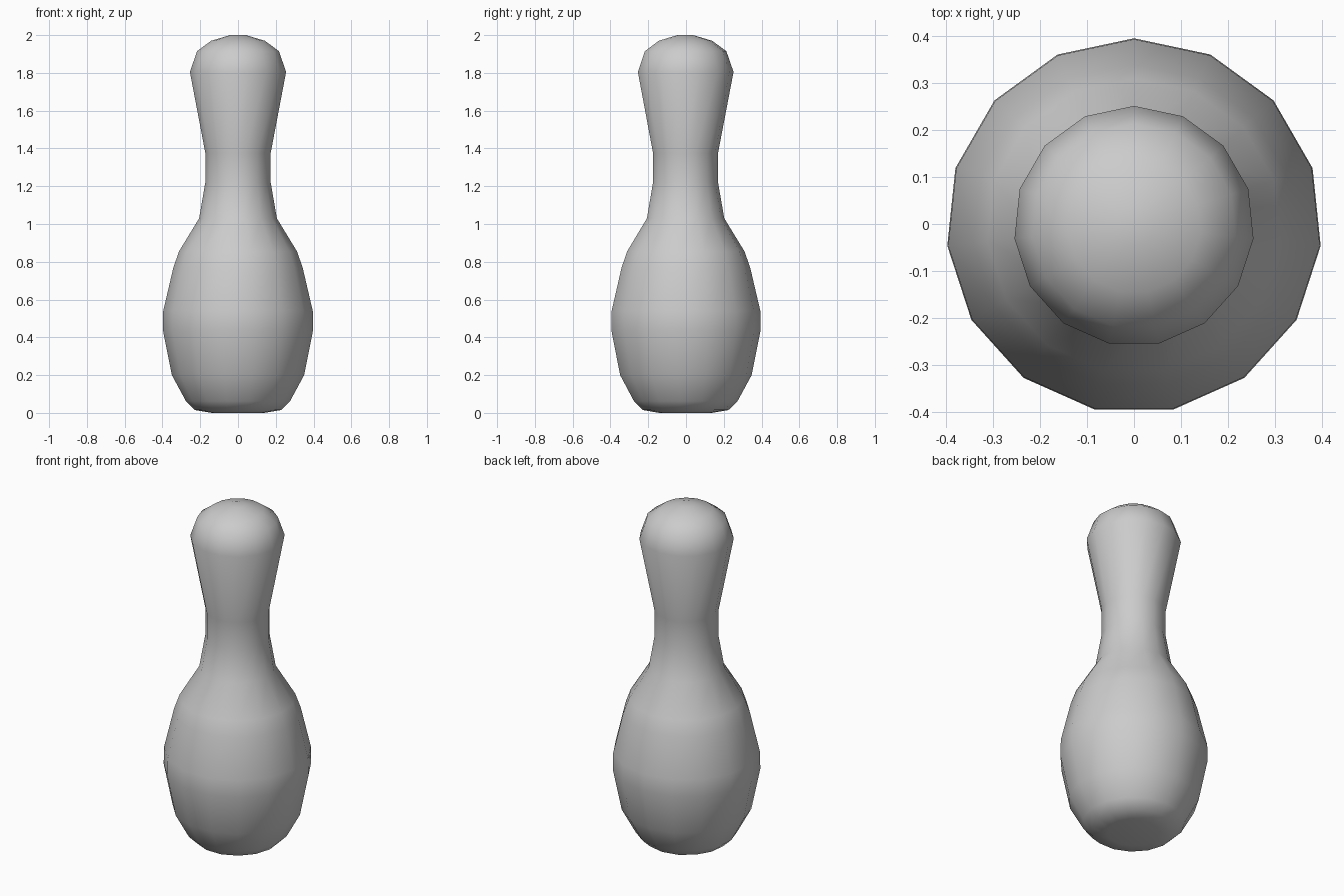
import bpy, bmesh, math

if "Cube" in bpy.data.objects:
    bpy.data.objects.remove(bpy.data.objects["Cube"])

SIDES = 15
# radius, height from the base up to the crown
profile = [(0.14, 0.0), (0.229, 0.015), (0.277, 0.062), (0.352, 0.2),
           (0.4, 0.44), (0.398, 0.54), (0.344, 0.77), (0.314, 0.855),
           (0.207, 1.03), (0.174, 1.22), (0.174, 1.376), (0.256, 1.805),
           (0.218, 1.915), (0.143, 1.97), (0.042, 2.0)]

# Revolve the pin outline, one corner pointing to the back
bm = bmesh.new()
shift = -0.2 * (1 - math.cos(math.pi / SIDES))  # centre the odd-sided body
rings = []
for r, z in profile:
    ring = []
    for i in range(SIDES):
        a = math.pi / 2 + 2 * math.pi * i / SIDES
        ring.append(bm.verts.new((r * math.cos(a), r * math.sin(a) + shift, z)))
    rings.append(ring)
for low, high in zip(rings, rings[1:]):
    for i in range(SIDES):
        j = (i + 1) % SIDES
        bm.faces.new((low[i], low[j], high[j], high[i]))

# Close base and crown
bm.faces.new(rings[0][::-1])
bm.faces.new(rings[-1])
for f in bm.faces:
    f.smooth = True

mesh = bpy.data.meshes.new("bowling_pin")
bm.to_mesh(mesh)
bm.free()
pin = bpy.data.objects.new("bowling_pin", mesh)
bpy.context.collection.objects.link(pin)
